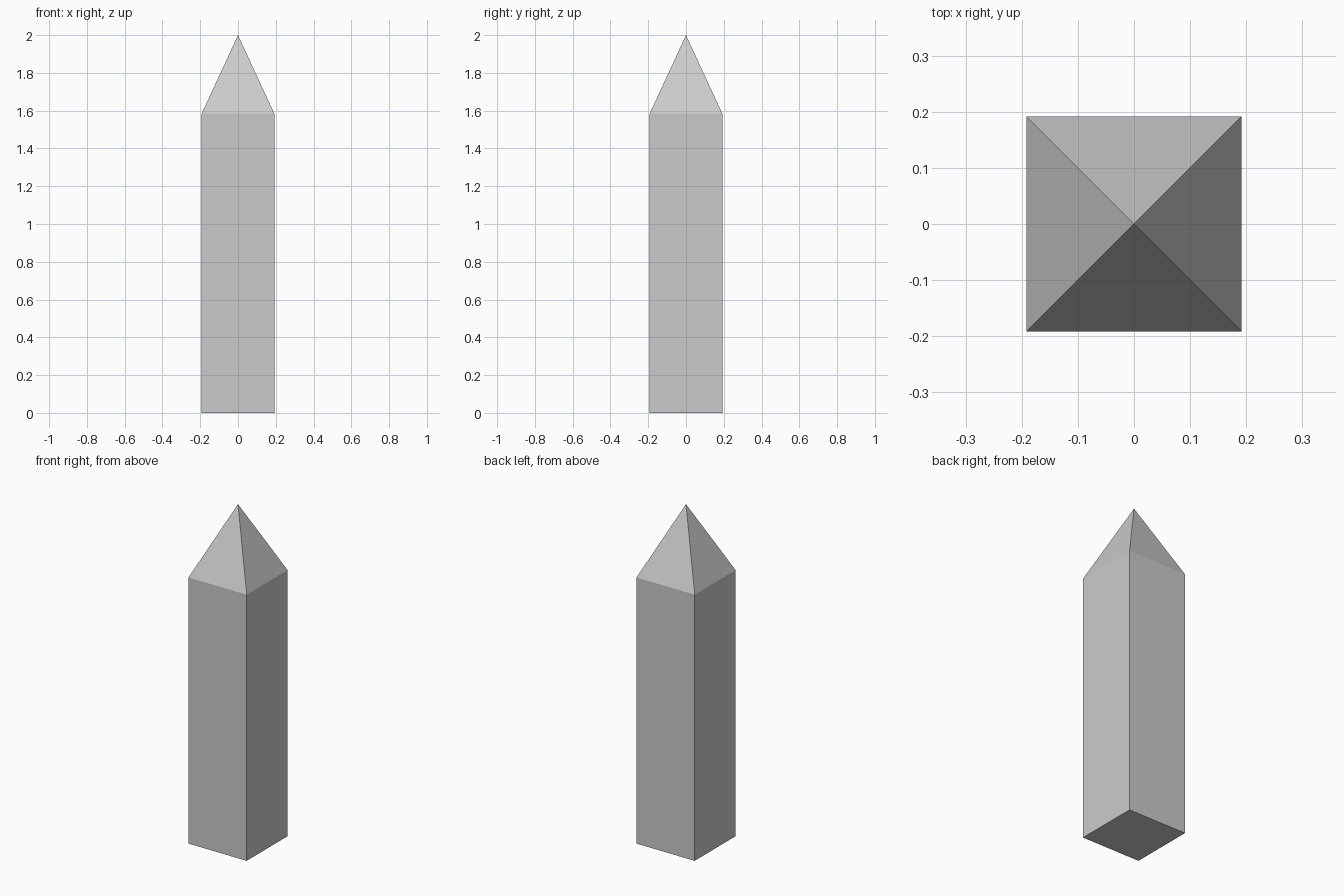
import bpy, bmesh
from mathutils import Vector

if "Cube" in bpy.data.objects:
    bpy.data.objects.remove(bpy.data.objects["Cube"])

HALF = 0.192      # half width of the square shaft
SHOULDER = 1.585  # height where the point begins
HEIGHT = 2.0

bm = bmesh.new()

# Square shaft
base = [bm.verts.new((x * HALF, y * HALF, 0)) for x, y in ((-1, -1), (1, -1), (1, 1), (-1, 1))]
floor = bm.faces.new(base)
shaft = bmesh.ops.extrude_face_region(bm, geom=[floor], use_keep_orig=True)
top = next(g for g in shaft["geom"] if isinstance(g, bmesh.types.BMFace))
bmesh.ops.translate(bm, verts=top.verts[:], vec=Vector((0, 0, SHOULDER)))

# Pyramid point
tip = bmesh.ops.poke(bm, faces=[top])["verts"][0]
tip.co = (0, 0, HEIGHT)

bmesh.ops.recalc_face_normals(bm, faces=bm.faces[:])
mesh = bpy.data.meshes.new("pointed_post")
bm.to_mesh(mesh)
bm.free()
post = bpy.data.objects.new("pointed_post", mesh)
bpy.context.collection.objects.link(post)
